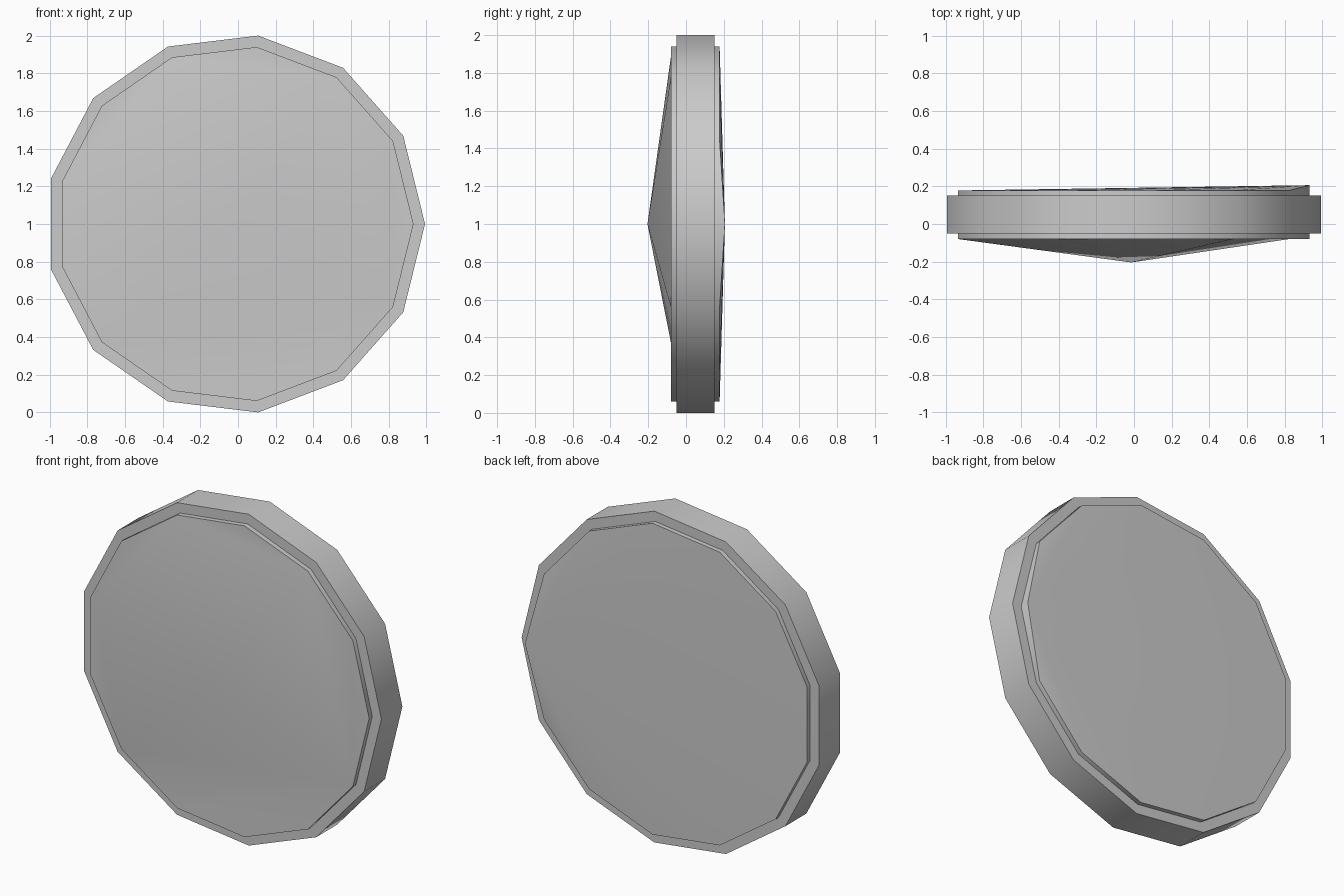
import bpy, bmesh, math

if "Cube" in bpy.data.objects:
    bpy.data.objects.remove(bpy.data.objects["Cube"])

SIDES = 13
R_OUT, R_IN = 1.007, 0.946
CX = -0.0146

bm = bmesh.new()


def ring(radius, y):
    """13-sided loop facing along y, centred at z = 1."""
    return [bm.verts.new((CX + radius * math.cos(math.tau * i / SIDES), y,
                          1 + radius * math.sin(math.tau * i / SIDES)))
            for i in range(SIDES)]


# Stepped profile: front inner lip, rim, back inner lip
loops = [ring(r, y) for r, y in ((R_IN, -0.08), (R_IN, -0.05), (R_OUT, -0.05),
                                 (R_OUT, 0.15), (R_IN, 0.15), (R_IN, 0.178))]
for a, b in zip(loops, loops[1:]):
    for i in range(SIDES):
        j = (i + 1) % SIDES
        bm.faces.new((a[i], a[j], b[j], b[i]))

# Front: shallow raised point, joined to some corners; flat slivers fill the rest
front, back = loops[0], loops[-1]
apex = bm.verts.new((CX, -0.204, 1))
spokes = [2, 4, 6, 8, 12]
for s, e in zip(spokes, spokes[1:] + [spokes[0] + SIDES]):
    bm.faces.new((apex, front[s], front[e % SIDES]))
    bm.faces.new([front[k % SIDES] for k in range(s, e + 1)])

# Back: fan from one corner that is pulled slightly outward
back[0].co.y = 0.206
for i in range(1, SIDES - 1):
    bm.faces.new((back[0], back[i], back[i + 1]))

bmesh.ops.recalc_face_normals(bm, faces=bm.faces)
mesh = bpy.data.meshes.new("disc")
bm.to_mesh(mesh)
bm.free()
disc = bpy.data.objects.new("disc", mesh)
bpy.context.collection.objects.link(disc)

# Smooth rim with sharp steps
bpy.context.view_layer.objects.active = disc
disc.select_set(True)
bpy.ops.object.shade_smooth_by_angle(angle=math.radians(30))
